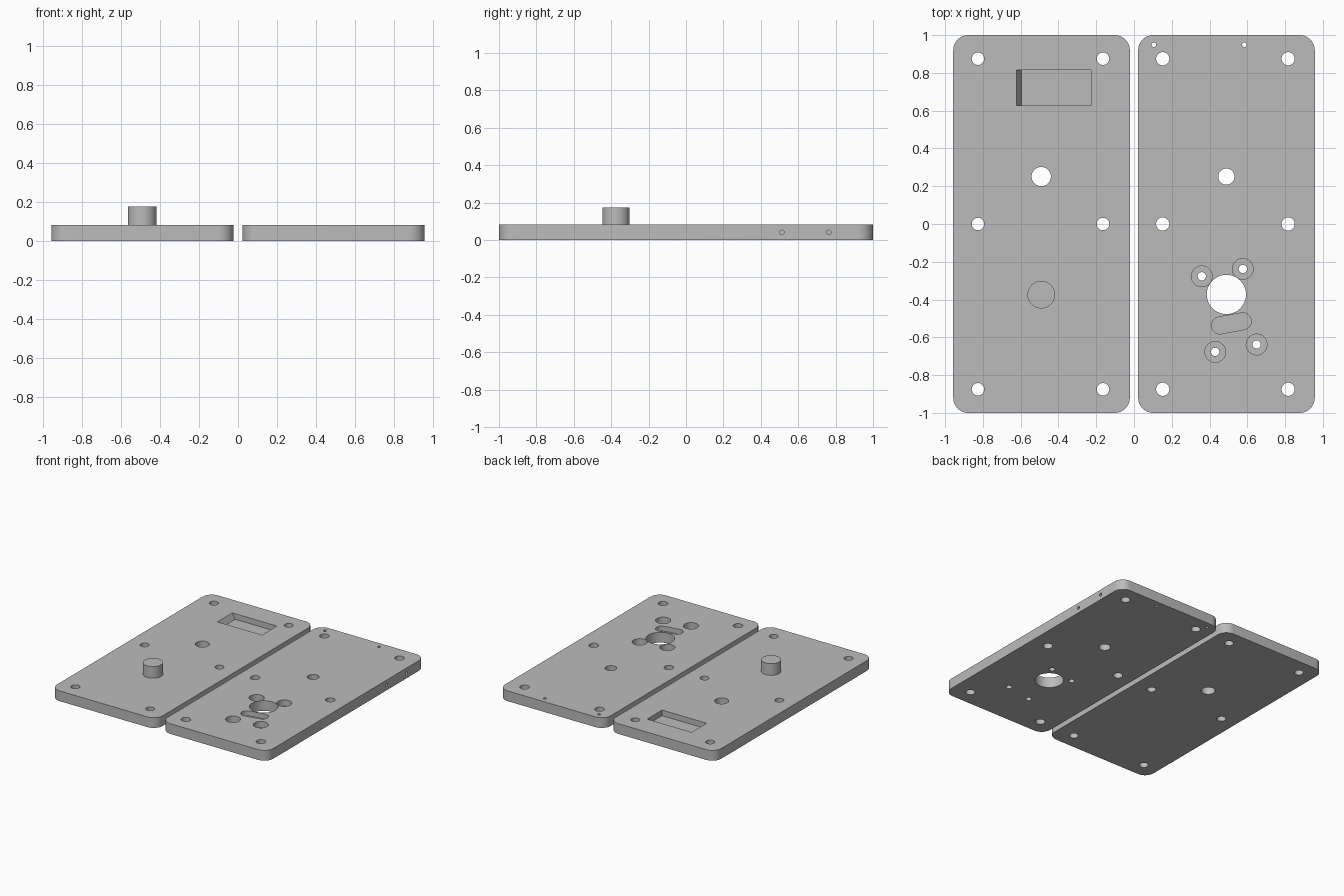
import bpy, bmesh, math
from mathutils import Matrix, Vector

if "Cube" in bpy.data.objects:
    bpy.data.objects.remove(bpy.data.objects["Cube"])

T = 0.082  # plate thickness
grey = bpy.data.materials.new("machined grey")
grey.diffuse_color = (0.50, 0.50, 0.50, 1)
grey.use_nodes = True
grey.node_tree.nodes["Principled BSDF"].inputs["Base Color"].default_value = grey.diffuse_color


def prism(name, outline, z0, z1):
    """Solid made by extruding an outline from z0 up to z1."""
    bm = bmesh.new()
    face = bm.faces.new([bm.verts.new((x, y, z0)) for x, y in outline])
    top = bmesh.ops.extrude_face_region(bm, geom=[face])["geom"]
    bmesh.ops.translate(bm, vec=(0, 0, z1 - z0),
                        verts=[v for v in top if isinstance(v, bmesh.types.BMVert)])
    bmesh.ops.recalc_face_normals(bm, faces=bm.faces)
    mesh = bpy.data.meshes.new(name)
    bm.to_mesh(mesh)
    bm.free()
    obj = bpy.data.objects.new(name, mesh)
    bpy.context.collection.objects.link(obj)
    return obj


def arc(cx, cy, r, start, end, n):
    angles = [math.radians(start + (end - start) * i / n) for i in range(n + 1)]
    return [(cx + r * math.cos(a), cy + r * math.sin(a)) for a in angles]


def circle(cx, cy, r, n=40):
    return arc(cx, cy, r, 0, 360, n)[:-1]


def rounded_rect(x0, x1, y0, y1, r):
    return (arc(x1 - r, y1 - r, r, 0, 90, 10) + arc(x0 + r, y1 - r, r, 90, 180, 10)
            + arc(x0 + r, y0 + r, r, 180, 270, 10) + arc(x1 - r, y0 + r, r, 270, 360, 10))


def slot(a, b, r):
    t = math.degrees(math.atan2(b[1] - a[1], b[0] - a[0]))
    return arc(*b, r, t - 90, t + 90, 14) + arc(*a, r, t + 90, t + 270, 14)


def cut(target, cutter):
    cutter.hide_render = True
    mod = target.modifiers.new("cut", "BOOLEAN")
    mod.operation, mod.solver, mod.object = "DIFFERENCE", "EXACT", cutter
    bpy.context.view_layer.objects.active = target
    bpy.ops.object.modifier_apply(modifier=mod.name)
    bpy.data.objects.remove(cutter)


def drill(target, x, y, r, floor=-0.05):
    cut(target, prism("drill", circle(x, y, r), floor, T + 0.05))


def finish(obj):
    obj.data.materials.clear()
    obj.data.materials.append(grey)
    bpy.ops.object.select_all(action="DESELECT")
    obj.select_set(True)
    bpy.context.view_layer.objects.active = obj
    bpy.ops.object.shade_smooth_by_angle(angle=math.radians(30))


# Two rounded plates with six mounting holes each
left = prism("left_plate", rounded_rect(-0.957, -0.022, -1, 1, 0.08), 0, T)
right = prism("right_plate", rounded_rect(0.022, 0.957, -1, 1, 0.08), 0, T)
for plate, columns, r in ((left, (-0.826, -0.164), 0.033), (right, (0.152, 0.816), 0.035)):
    for x in columns:
        for y in (-0.875, 0, 0.875):
            drill(plate, x, y, r)

# Left plate: centre hole and pocket with one sloping end
drill(left, -0.491, 0.251, 0.051)
pocket = prism("pocket", [(-0.621, 0.627), (-0.227, 0.627), (-0.227, 0.815), (-0.621, 0.815)],
               T - 0.045, T + 0.045)
for v in pocket.data.vertices:
    if v.co.x < -0.5:
        v.co.x += 0.025 if v.co.z < T else -0.025
cut(left, pocket)

# Right plate: centre hole, large bore, pin holes and curved-end slot
drill(right, 0.489, 0.251, 0.043)
drill(right, 0.489, -0.373, 0.104)
for x in (0.105, 0.584):
    drill(right, x, 0.949, 0.012)
cut(right, prism("slot", slot((0.455, -0.537), (0.576, -0.515), 0.045), T - 0.04, T + 0.05))

# Counterbored screw holes around the large bore
for x, y in ((0.359, -0.277), (0.576, -0.238), (0.430, -0.677), (0.649, -0.638)):
    drill(right, x, y, 0.055, T - 0.05)
    drill(right, x, y, 0.022)

# Blind screw holes in the outer edge
for y in (0.513, 0.763):
    edge_drill = prism("edge_drill", circle(0, 0, 0.012, 24), 0, 0.2)
    edge_drill.data.transform(Matrix.Translation((0.83, y, T / 2))
                              @ Matrix.Rotation(math.pi / 2, 4, Vector((0, 1, 0))))
    cut(right, edge_drill)

# Round post standing on the left plate
post = prism("post", circle(-0.491, -0.374, 0.073, 48), T - 0.002, 0.175)

for part in (left, right, post):
    finish(part)
